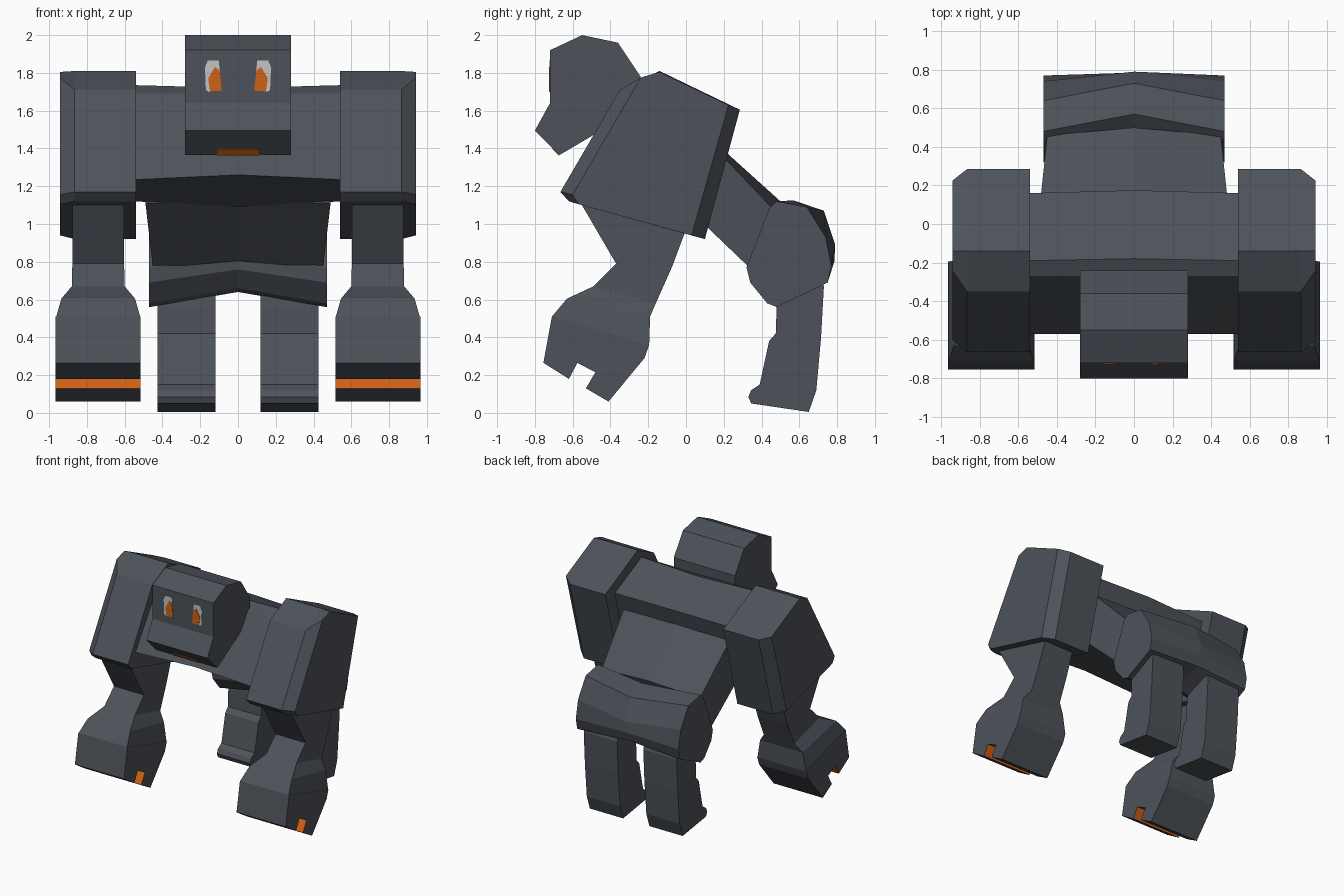
import bpy, bmesh


def material(name, rgb):
    m = bpy.data.materials.new(name)
    m.diffuse_color = (*rgb, 1)
    return m


GREY = material("slate grey", (0.075, 0.085, 0.102))
ORANGE = material("orange", (0.62, 0.12, 0.008))
PALE = material("pale grey", (0.55, 0.55, 0.55))


def loft(name, rings, mats=(GREY,), accent=()):
    """Skin closed rings of 3D points, cap the ends; accent = ring edges in the second material."""
    bm = bmesh.new()
    vs = [[bm.verts.new(p) for p in r] for r in rings]
    n = len(rings[0])
    for a, b in zip(vs, vs[1:]):
        for i in range(n):
            j = (i + 1) % n
            f = bm.faces.new((a[i], a[j], b[j], b[i]))
            f.material_index = 1 if i in accent else 0
    bm.faces.new(vs[0])
    bm.faces.new(vs[-1])
    bmesh.ops.recalc_face_normals(bm, faces=bm.faces)
    me = bpy.data.meshes.new(name)
    bm.to_mesh(me)
    bm.free()
    for m in mats:
        me.materials.append(m)
    ob = bpy.data.objects.new(name, me)
    bpy.context.collection.objects.link(ob)
    return ob


def ring(x, profile):
    return [(x, y, z) for y, z in profile]


# Head
head = [(-.72, 1.92), (-.55, 2.0), (-.36, 1.96), (-.24, 1.78), (-.25, 1.6),
        (-.36, 1.55), (-.5, 1.465), (-.67, 1.365), (-.8, 1.495), (-.72, 1.64)]
loft("head", [ring(-.28, head), ring(.28, head)])

# Mouth plate on the sloping chin face
mouth = [(-.115, .01), (-.11, .2), (-.095, .27), (.095, .27), (.11, .2), (.115, .01)]
loft("mouth", [[(x, -.67 - .13 * t - d, 1.365 + .13 * t - d) for x, t in mouth]
               for d in (-.002, .003)], (ORANGE,))

# Eyes: pale plates with slanted orange irises
eye = [(.175, 1.83), (.16, 1.865), (.102, 1.865), (.095, 1.8), (.087, 1.71), (.155, 1.7), (.17, 1.71)]
iris = [(.12, 1.835), (.158, 1.775), (.15, 1.702), (.087, 1.705), (.086, 1.74), (.1, 1.81)]
iris = [(.122, 1.832), (.096, 1.81), (.086, 1.705), (.148, 1.702), (.158, 1.77)]
for s in (-1, 1):
    loft("eye", [[(s * x, y, z) for x, z in eye] for y in (-.718, -.722)], (PALE,))
    loft("iris", [[(s * x, y, z) for x, z in iris] for y in (-.718, -.725)], (ORANGE,))

# Chest, slightly creased along the centre
chest_side = [(-.19, 1.735), (-.27, 1.69), (-.57, 1.235), (0, 1.12), (.06, 1.2), (.16, 1.57)]
chest_mid = [(-.18, 1.72), (-.27, 1.69), (-.57, 1.26), (0, 1.09), (.06, 1.2), (.175, 1.58)]
loft("chest", [ring(-.545, chest_side), ring(0, chest_mid), ring(.545, chest_side)])


# Waist, running down and back to the hips
def waist_ring(w, top, bottom, up):
    (yt, zt), (yb, zb) = top, bottom
    return [(-w, yt, zt), (0, yt + up, zt + up), (w, yt, zt),
            (w, yb, zb), (0, yb, zb + up), (-w, yb, zb)]


loft("waist", [waist_ring(.49, (.08, 1.48), (-.02, 1.11), .01),
               waist_ring(.45, (.46, 1.08), (.34, .765), .04)])

# Hips
hip_side = [(.32, .77), (.44, 1.08), (.48, 1.12), (.64, 1.09), (.74, .93),
            (.77, .78), (.75, .69), (.48, .56), (.43, .58), (.34, .69)]
hip_mid = [(.36, .84), (.5, 1.08), (.57, 1.125), (.73, 1.07), (.79, .89),
           (.785, .8), (.75, .72), (.5, .64), (.45, .66), (.36, .76)]
loft("hips", [ring(-.47, hip_side), ring(0, hip_mid), ring(.47, hip_side)])

# Limb profiles
shoulder = [(-.14, 1.81), (.285, 1.605), (.1, .92), (-.62, 1.12), (-.665, 1.17), (-.35, 1.71)]
shoulder_out = [(-.14, 1.805), (.225, 1.63), (.03, .94), (-.57, 1.105), (-.6, 1.155), (-.24, 1.775)]
leg = [(.5, .75), (.48, .56), (.475, .42), (.44, .38), (.39, .15), (.345, .12), (.33, .085),
       (.345, .05), (.65, .005), (.69, .12), (.715, .4), (.73, .67), (.7, .75)]
fist = [(-.71, .51), (-.755, .265), (-.62, .18), (-.575, .265), (-.48, .215),
        (-.53, .13), (-.41, .06), (-.22, .29), (-.195, .36)]
# Arm sections: front point, back point, half width
arm = [((-.58, 1.15), (.03, 1.05), .135), ((-.37, .79), (-.075, .77), .137),
       ((-.49, .67), (-.16, .58), .14), ((-.63, .605), (-.19, .51), .195),
       ((-.71, .51), (-.195, .36), .222)]

for s, side in ((-1, "left"), (1, "right")):
    loft(side + "_shoulder", [ring(s * .54, shoulder), ring(s * .865, shoulder),
                              ring(s * .942, shoulder_out)])
    loft(side + "_forearm", [[(s * .74 - w, *f), (s * .74 + w, *f), (s * .74 + w, *b), (s * .74 - w, *b)]
                             for f, b, w in arm])
    # Fist with an orange-lined groove
    loft(side + "_fist", [ring(s * .74 - .225, fist), ring(s * .74 + .225, fist)],
         (GREY, ORANGE), (2, 3, 4))
    loft(side + "_leg", [ring(s * .12, leg), ring(s * .425, leg)])
